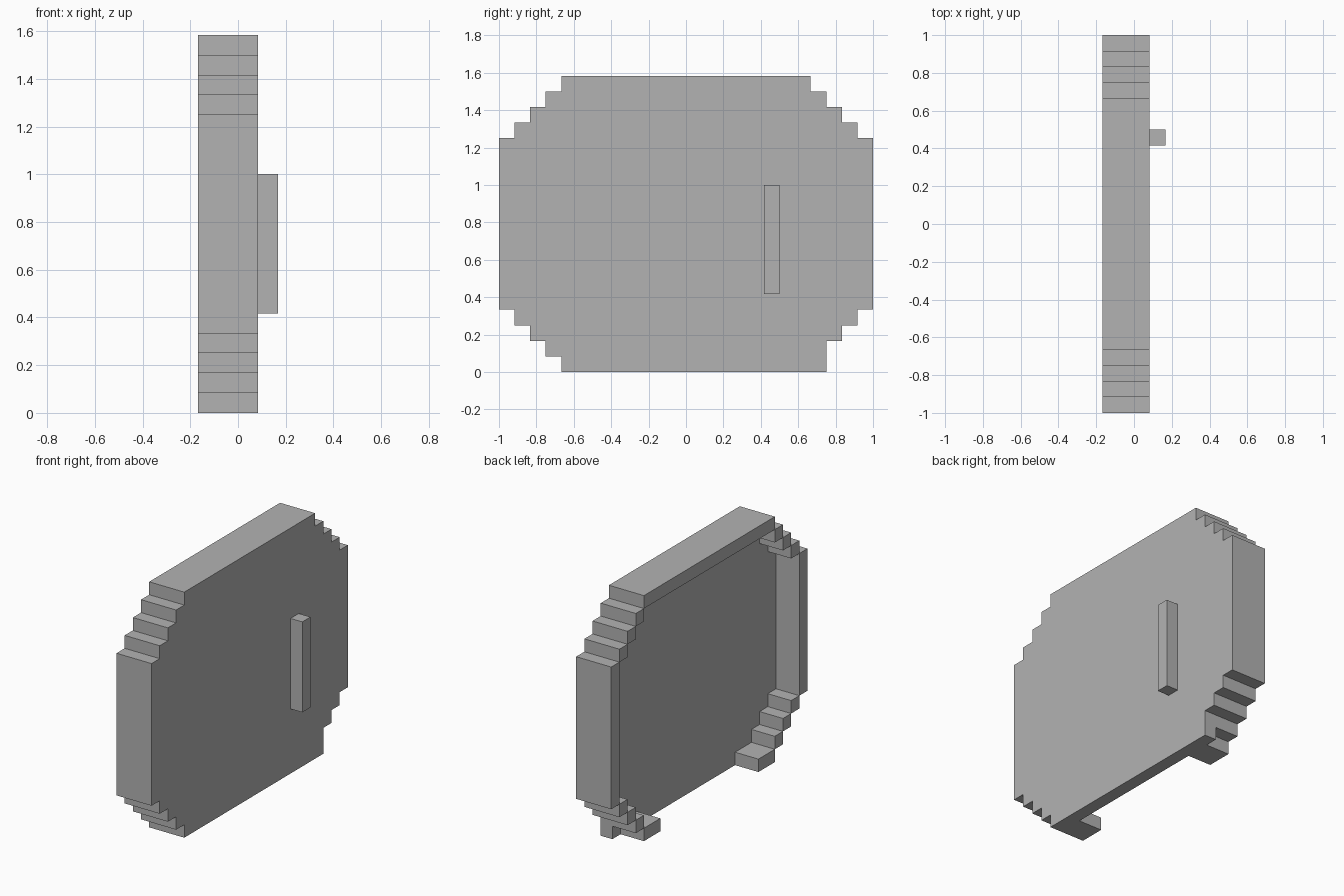
import bpy
import bmesh

cube = bpy.data.objects.get("Cube")
if cube:
    bpy.data.objects.remove(cube, do_unlink=True)

U = 1 / 12  # one block of the stepped grid

grey = bpy.data.materials.new("plain_grey")
grey.use_nodes = True
colour = (0.45, 0.45, 0.45, 1)
grey.diffuse_color = colour
grey.node_tree.nodes["Principled BSDF"].inputs["Base Color"].default_value = colour


def finish(name, bm):
    bmesh.ops.recalc_face_normals(bm, faces=bm.faces)
    mesh = bpy.data.meshes.new(name)
    bm.to_mesh(mesh)
    bm.free()
    mesh.materials.append(grey)
    obj = bpy.data.objects.new(name, mesh)
    bpy.context.collection.objects.link(obj)
    return obj


def box(name, x, y, z):
    """Box from (low, high) ranges in blocks."""
    bm = bmesh.new()
    bmesh.ops.create_cube(bm, size=1)
    for v in bm.verts:
        for i, (low, high) in enumerate((x, y, z)):
            v.co[i] = U * (high if v.co[i] > 0 else low)
    return finish(name, bm)


def stepped_side():
    """Panel outline on the +y side, bottom to top."""
    points = [(8, 0)]
    for i in range(4):
        points += [(8 + i, 1 + i), (9 + i, 1 + i)]
    for i in range(4):
        points += [(12 - i, 15 + i), (11 - i, 15 + i)]
    return points + [(8, 19)]


# Stepped panel, with one square lower corner filled in
right = stepped_side()
left = [(-y, z) for y, z in reversed(right)]
outline = [(9, 0)] + right[3:] + left
bm = bmesh.new()
face = bm.faces.new([bm.verts.new((0, y * U, z * U)) for y, z in outline])
extruded = bmesh.ops.extrude_face_region(bm, geom=[face])["geom"]
bmesh.ops.translate(bm, vec=(U, 0, 0),
                    verts=[g for g in extruded if isinstance(g, bmesh.types.BMVert)])
finish("panel", bm)

# Rim standing off the panel, open along the bottom middle
DEPTH = (-2, 0)
box("rim_top", DEPTH, (-8, 8), (18, 19))
for side, s in (("back", 1), ("front", -1)):
    def span(a, b):
        return tuple(sorted((a * s, b * s)))

    box(f"rim_{side}_upright", DEPTH, span(11, 12), (4, 15))
    box(f"rim_{side}_foot", DEPTH, span(6, 8), (0, 1))
    for i in range(3):
        y = span(8 + i, 9 + i)
        box(f"rim_{side}_lower_step_{i + 1}", DEPTH, y, (1 + i, 2 + i))
        box(f"rim_{side}_upper_step_{i + 1}", DEPTH, y, (17 - i, 18 - i))

# Upright door handle
box("handle", (1, 2), (5, 6), (5, 12))
